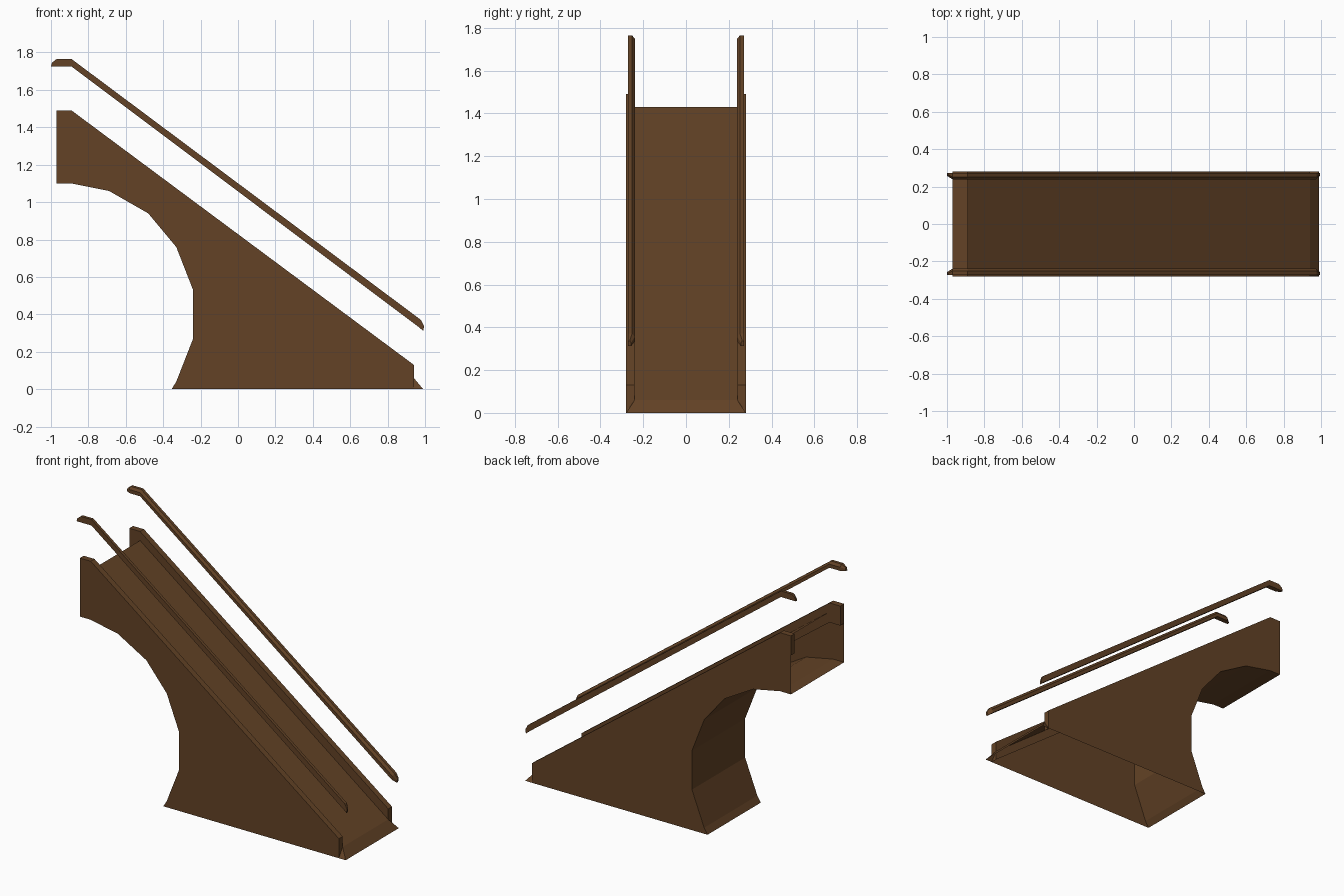
import bpy, bmesh

cube = bpy.data.objects.get("Cube")
if cube:
    bpy.data.objects.remove(cube, do_unlink=True)

brown = bpy.data.materials.new("dark_brown")
brown.use_nodes = True
colour = (0.125, 0.055, 0.019, 1)
brown.diffuse_color = colour
brown.node_tree.nodes["Principled BSDF"].inputs["Base Color"].default_value = colour

OUT, INN = 0.28, 0.24        # outer and inner faces of the side panels
END, BEND, FOOT, TIP = -0.97, -0.89, 0.94, 0.99

# Stepped arch under the high end, from the top end down to the ground
ARCH = [(END, 1.10), (BEND, 1.10), (-0.69, 1.06), (-0.48, 0.94), (-0.33, 0.76),
        (-0.24, 0.53), (-0.24, 0.27), (-0.33, 0.04), (-0.355, 0)]
# Upper edge of the side panels, from the foot up to the top end
RIM = [(FOOT, 0), (FOOT, 0.13), (BEND, 1.49), (END, 1.49)]


def finish(name, bm):
    bmesh.ops.remove_doubles(bm, verts=bm.verts, dist=0.0001)
    bmesh.ops.recalc_face_normals(bm, faces=bm.faces)
    mesh = bpy.data.meshes.new(name)
    bm.to_mesh(mesh)
    bm.free()
    mesh.materials.append(brown)
    obj = bpy.data.objects.new(name, mesh)
    bpy.context.collection.objects.link(obj)
    return obj


def face(bm, points):
    return bm.faces.new([bm.verts.new(p) for p in points])


def strip(bm, rows):
    """Quads between neighbouring rows of points."""
    for a, b in zip(rows, rows[1:]):
        for i in range(len(a) - 1):
            face(bm, [a[i], a[i + 1], b[i + 1], b[i]])


def side_panel(name, s):
    bm = bmesh.new()
    face(bm, [(x, s * OUT, z) for x, z in ARCH + RIM])
    # Thick rim: top, two end caps and the inner skirt
    low = (END, 1.36)
    edge = RIM + [low]
    strip(bm, [[(x, s * OUT, z), (x, s * INN, z)] for x, z in edge])
    face(bm, [(x, s * INN, z) for x, z in edge + [(BEND, 1.36)]])
    # Small gusset beside the flared lip
    face(bm, [(FOOT, s * INN, 0.06), (TIP, s * OUT, 0), (FOOT, s * OUT, 0)])
    finish(name, bm)


def handrail(name, s):
    # Each station: x, bottom z, x shift of the top, height, width
    stations = [(-1.0, 1.725, 0.005, 0.02, 0.015), (-0.97, 1.725, 0, 0.04, 0.033),
                (BEND, 1.725, 0, 0.04, 0.033), (0.965, 0.333, 0.012, 0.038, 0.033),
                (0.99, 0.312, 0.005, 0.025, 0.015)]
    rows = []
    for x, z, dx, h, w in stations:
        o = 0.272
        section = [(0, 0), (0, 1), (0.6, 1), (1, 0.6), (1, 0), (0, 0)]
        rows.append([(x + dx * v, s * (o - w * u), z + h * v) for u, v in section])
    bm = bmesh.new()
    strip(bm, rows)
    face(bm, rows[0][:-1])
    face(bm, rows[-1][:-1])
    finish(name, bm)


for side, s in (("front", -1), ("back", 1)):
    side_panel(side + "_side_panel", s)
    handrail(side + "_handrail", s)

# Sloping chute with a lip that flares to full width at the ground
bm = bmesh.new()
strip(bm, [[(x, -w, z), (x, w, z)] for x, w, z in
           ((BEND, INN, 1.43), (FOOT, INN, 0.06), (TIP, OUT, 0))])
finish("chute", bm)

# Arched underside, open below and at the high end
bm = bmesh.new()
strip(bm, [[(x, -OUT, z), (x, OUT, z)] for x, z in ARCH])
finish("arched_underside", bm)
